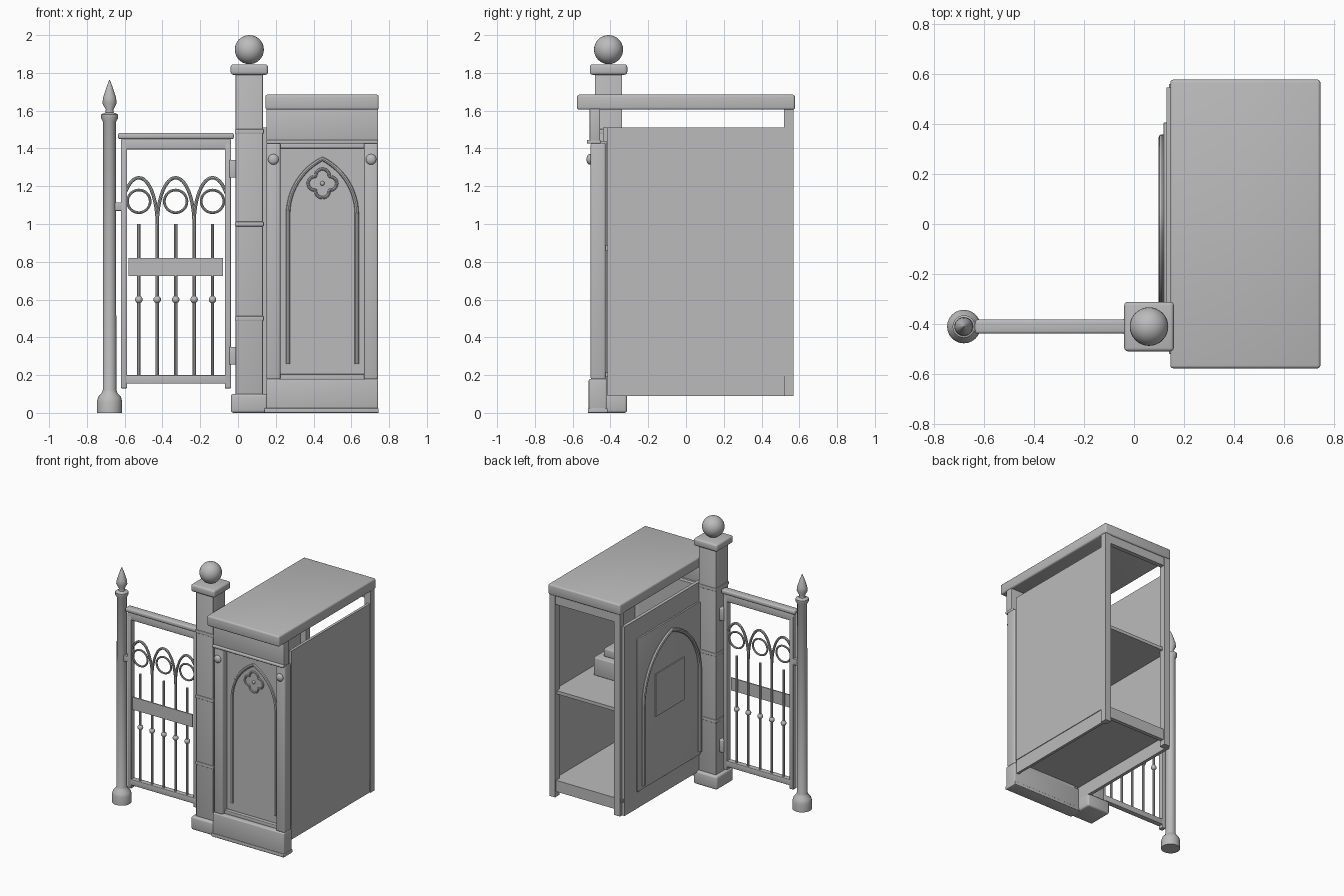
import bpy, bmesh, math

if "Cube" in bpy.data.objects:
    bpy.data.objects.remove(bpy.data.objects["Cube"])

grey = bpy.data.materials.new("stone_grey")
grey.diffuse_color = (0.5, 0.5, 0.5, 1)
grey.use_nodes = True
grey.node_tree.nodes["Principled BSDF"].inputs["Base Color"].default_value = grey.diffuse_color


def finish(ob, name):
    ob.name = name
    ob.data.materials.clear()
    ob.data.materials.append(grey)
    bpy.ops.object.select_all(action='DESELECT')
    ob.select_set(True)
    bpy.context.view_layer.objects.active = ob
    bpy.ops.object.shade_smooth_by_angle(angle=math.radians(35))
    return ob


def mesh_object(name, bm):
    me = bpy.data.meshes.new(name)
    bm.to_mesh(me)
    bm.free()
    ob = bpy.data.objects.new(name, me)
    bpy.context.collection.objects.link(ob)
    return finish(ob, name)


def box(name, x0, x1, y0, y1, z0, z1, bevel=0.0):
    bm = bmesh.new()
    bmesh.ops.create_cube(bm, size=1)
    for v in bm.verts:
        v.co = ((x0 + x1) / 2 + v.co.x * (x1 - x0),
                (y0 + y1) / 2 + v.co.y * (y1 - y0),
                (z0 + z1) / 2 + v.co.z * (z1 - z0))
    if bevel:
        bmesh.ops.bevel(bm, geom=bm.edges[:], offset=bevel, segments=3,
                        profile=0.5, affect='EDGES')
    return mesh_object(name, bm)


def lathe(name, x, y, profile, n=24):
    """Spin a closed (radius, z) profile about a vertical axis."""
    bm = bmesh.new()
    rings = [[bm.verts.new((x + r * math.cos(2 * math.pi * i / n),
                            y + r * math.sin(2 * math.pi * i / n), z))
              for i in range(n)] for r, z in profile]
    for a, b in zip(rings, rings[1:]):
        for i in range(n):
            j = (i + 1) % n
            bm.faces.new((a[i], a[j], b[j], b[i]))
    bm.faces.new(rings[0][::-1])
    bm.faces.new(rings[-1])
    return mesh_object(name, bm)


def ball(name, x, y, z, r, squash=1.0, seg=24):
    bm = bmesh.new()
    bmesh.ops.create_uvsphere(bm, u_segments=seg, v_segments=seg // 2, radius=r)
    for v in bm.verts:
        v.co = (x + v.co.x, y + v.co.y * squash, z + v.co.z)
    return mesh_object(name, bm)


def tube(name, pts, r, closed=False):
    cu = bpy.data.curves.new(name, 'CURVE')
    cu.dimensions = '3D'
    cu.bevel_depth = r
    cu.bevel_resolution = 2
    cu.use_fill_caps = True
    sp = cu.splines.new('POLY')
    sp.points.add(len(pts) - 1)
    for p, co in zip(sp.points, pts):
        p.co = (*co, 1)
    sp.use_cyclic_u = closed
    ob = bpy.data.objects.new(name, cu)
    bpy.context.collection.objects.link(ob)
    bpy.ops.object.select_all(action='DESELECT')
    ob.select_set(True)
    bpy.context.view_layer.objects.active = ob
    bpy.ops.object.convert(target='MESH')
    return finish(bpy.context.object, name)


def pointed_arch(w, foot, spring, top, n=12):
    """Outline of a lancet arch as (offset, z) pairs, left foot to right foot."""
    h = top - spring
    R = (w * w + h * h) / (2 * w)
    end = math.atan2(h, w - R) if R < w else math.asin(min(1, h / R))
    right = [(w, foot)] + [(w - R + R * math.cos(end * i / n),
                            spring + R * math.sin(end * i / n)) for i in range(n + 1)]
    return [(-u, z) for u, z in right[:-1]] + right[::-1]


GY = -0.41   # gate line

# Slim round gate post with spear finial
lathe("gate_post", -0.68, GY,
      [(0.067, 0), (0.067, 0.06), (0.06, 0.085), (0.042, 0.105), (0.036, 0.12), (0.034, 1.54),
       (0.045, 1.56), (0.045, 1.58), (0.022, 1.59), (0.02, 1.605), (0.038, 1.64),
       (0.034, 1.67), (0.018, 1.72), (0.002, 1.762)])
box("gate_latch", -0.655, -0.61, GY - 0.02, GY + 0.02, 1.07, 1.115, 0.004)

# Gate frame
for x in (-0.62, -0.07):
    box("gate_stile", x, x + 0.033, GY - 0.02, GY + 0.02, 0.13, 1.43, 0.004)
box("gate_bottom_rail", -0.60, -0.05, GY - 0.02, GY + 0.02, 0.155, 0.2, 0.004)
box("gate_top_rail", -0.62, -0.037, GY - 0.02, GY + 0.02, 1.395, 1.45, 0.006)
box("gate_cap", -0.635, -0.022, GY - 0.028, GY + 0.028, 1.45, 1.482, 0.01)

# Gate bars with small knobs
for i in range(5):
    x = -0.525 + 0.0975 * i
    tube("gate_bar", [(x, GY, 0.19), (x, GY, 1.0)], 0.009)
    ball("bar_knob", x, GY, 0.6, 0.02, seg=16)
box("gate_plate", -0.58, -0.08, GY - 0.016, GY - 0.008, 0.725, 0.82)

# Gate arches and rings
for i in range(3):
    x = -0.525 + 0.195 * i
    arch = []
    for k in range(25):
        t = math.pi * (k / 24 - 0.5)
        px = x + 0.0975 * math.sin(t)
        if -0.6 < px < -0.055:
            arch.append((px, GY, 1.0 + 0.245 * math.cos(t)))
    tube("gate_arch", arch, 0.009)
    tube("gate_ring", [(x + 0.06 * math.cos(a * math.pi / 16), GY,
                        1.12 + 0.06 * math.sin(a * math.pi / 16)) for a in range(32)],
         0.007, True)

# Hinges
for z in (0.255, 1.245):
    box("gate_hinge", -0.045, 0.0, GY - 0.03, GY + 0.03, z, z + 0.095, 0.006)

# Square pillar with base, bands, cap and ball
PX = 0.06
def pillar_block(name, half, z0, z1, bevel):
    box(name, PX - half, PX + half, GY - half, GY + half, z0, z1, bevel)
pillar_block("pillar_base", 0.098, 0, 0.1, 0.014)
pillar_block("pillar_shaft", 0.072, 0.09, 1.8, 0.004)
for z in (0.5, 1.0, 1.49):
    pillar_block("pillar_band", 0.077, z - 0.012, z + 0.012, 0.004)
pillar_block("pillar_cap", 0.099, 1.79, 1.845, 0.014)
ball("pillar_ball", PX, GY, 1.923, 0.077, seg=32)

# Cabinet top and frieze
box("cabinet_top", 0.145, 0.745, -0.577, 0.577, 1.605, 1.685, 0.012)
box("front_frieze", 0.15, 0.742, -0.51, -0.455, 1.44, 1.61, 0.004)
box("frieze_moulding", 0.15, 0.742, -0.525, -0.45, 1.425, 1.445, 0.006)

# Plinth
box("plinth", 0.15, 0.742, -0.515, -0.42, 0.01, 0.18, 0.008)
box("plinth_foot", 0.14, 0.745, -0.52, -0.415, 0, 0.025, 0.005)

# Front columns with round bosses
for x0, x1 in ((0.15, 0.225), (0.667, 0.742)):
    box("front_column", x0, x1, -0.505, -0.425, 0.175, 1.43, 0.012)
    ball("column_boss", (x0 + x1) / 2, -0.51, 1.342, 0.028, 0.6)

# Front door, recessed, with lancet trim and quatrefoil
DY = -0.45
box("front_door", 0.2, 0.69, DY, -0.42, 0.17, 1.44)
box("door_bottom_rail", 0.22, 0.67, -0.48, DY, 0.175, 0.205, 0.004)
box("door_top_rail", 0.22, 0.67, -0.48, DY, 1.4, 1.43, 0.004)
tube("door_arch_trim", [(0.447 + u, DY, z) for u, z in
                        pointed_arch(0.182, 0.26, 1.05, 1.345)], 0.011)
foil = []
for k in range(4):
    c = k * math.pi / 2
    for j in range(-6, 7):
        a = c + math.radians(96 * j / 6.2)
        foil.append((0.447 + 0.04 * math.cos(c) + 0.036 * math.cos(a), DY,
                     1.215 + 0.04 * math.sin(c) + 0.036 * math.sin(a)))
tube("door_quatrefoil", foil, 0.008, True)
ball("quatrefoil_centre", 0.447, DY, 1.215, 0.012, seg=12)

# Side panels and skirts
box("right_panel", 0.715, 0.735, -0.415, 0.57, 0.195, 1.512)
box("right_skirt", 0.71, 0.73, -0.415, 0.555, 0.09, 0.2)
box("left_panel", 0.13, 0.155, -0.44, 0.545, 0.09, 1.512)
box("left_raised_panel", 0.118, 0.132, -0.38, 0.405, 0.22, 1.37, 0.003)
tube("left_arch_trim", [(0.112, 0.01 + u, z) for u, z in
                        pointed_arch(0.335, 0.25, 0.85, 1.29)], 0.014)
box("left_square_plate", 0.110, 0.119, -0.14, 0.2, 0.71, 1.03)

# Back posts and rails
for x0, x1 in ((0.15, 0.2), (0.69, 0.738)):
    box("back_post", x0, x1, 0.52, 0.57, 0.09, 1.61)
box("back_top_rail", 0.19, 0.7, 0.53, 0.565, 1.54, 1.61)
box("back_bottom_rail", 0.19, 0.7, 0.53, 0.56, 0.13, 0.2)

# Interior boards and stored boxes
box("cabinet_floor", 0.14, 0.72, -0.43, 0.56, 0.19, 0.215)
box("middle_shelf", 0.15, 0.72, -0.43, 0.55, 0.86, 0.885)
box("stored_box", 0.4, 0.63, -0.1, 0.2, 0.885, 1.02, 0.006)
box("stored_box_lid", 0.42, 0.58, -0.06, 0.15, 1.02, 1.08, 0.006)
